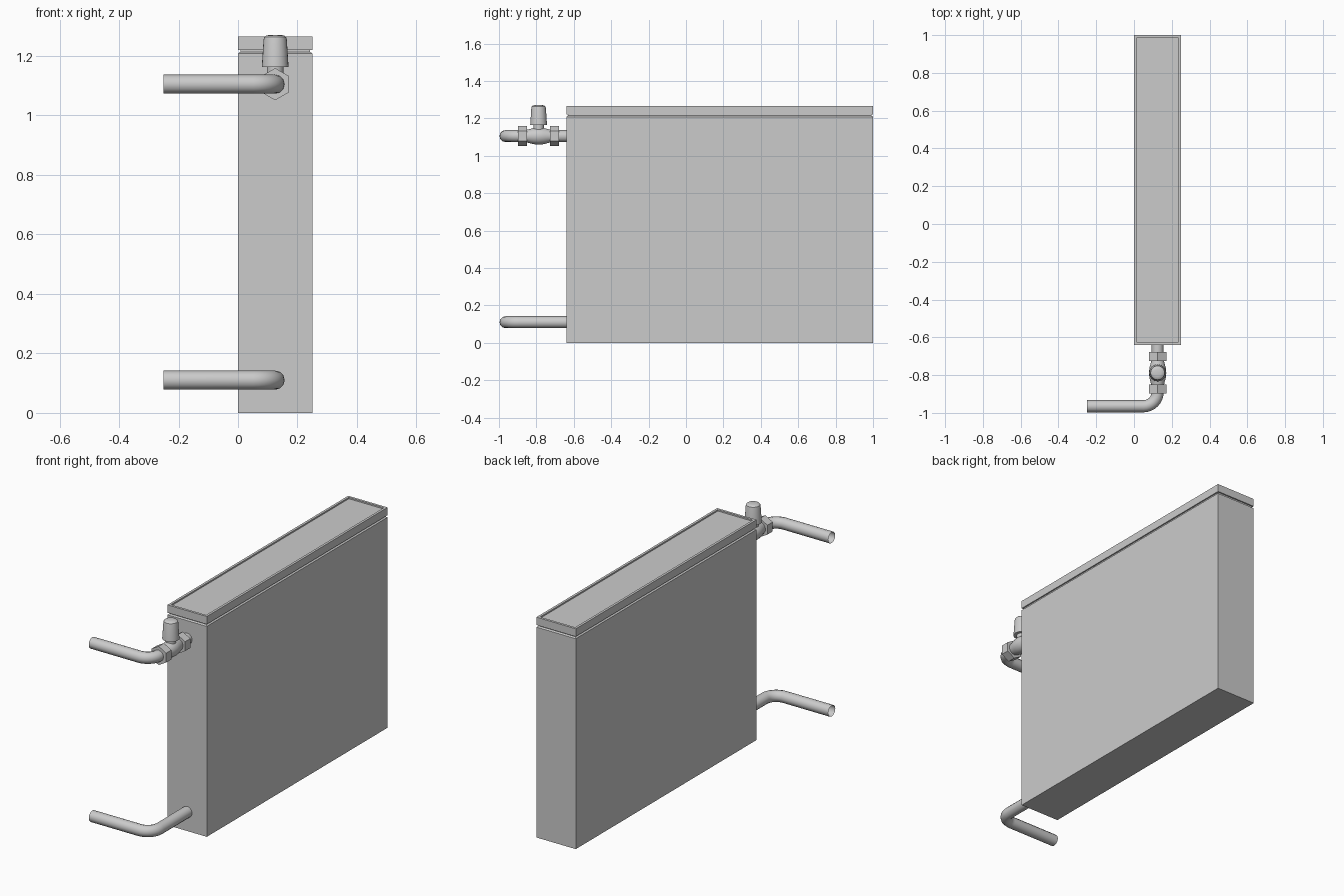
import bpy, bmesh, math
from mathutils import Matrix

if "Cube" in bpy.data.objects:
    bpy.data.objects.remove(bpy.data.objects["Cube"])

grey = bpy.data.materials.new("light_grey")
grey.diffuse_color = (0.6, 0.6, 0.6, 1)
grey.use_nodes = True
grey.node_tree.nodes["Principled BSDF"].inputs["Base Color"].default_value = grey.diffuse_color

PX, VALVE_Y, HIGH_Z, LOW_Z = 0.125, -0.788, 1.105, 0.11
ALONG_Y = Matrix.Rotation(-math.pi / 2, 4, 'X')


def finish(name, bm, smooth=True):
    bmesh.ops.recalc_face_normals(bm, faces=bm.faces)
    me = bpy.data.meshes.new(name)
    bm.to_mesh(me)
    bm.free()
    ob = bpy.data.objects.new(name, me)
    bpy.context.collection.objects.link(ob)
    me.materials.append(grey)
    if smooth:
        smooth_object(ob)
    return ob


def smooth_object(ob):
    bpy.ops.object.select_all(action='DESELECT')
    ob.select_set(True)
    bpy.context.view_layer.objects.active = ob
    bpy.ops.object.shade_smooth_by_angle(angle=math.radians(35))


def loft(bm, rings):
    """Skin a list of equal-length point rings and cap both ends."""
    vs = [[bm.verts.new(p) for p in ring] for ring in rings]
    n = len(vs[0])
    for a, b in zip(vs, vs[1:]):
        for i in range(n):
            j = (i + 1) % n
            bm.faces.new((a[i], a[j], b[j], b[i]))
    bm.faces.new(vs[0])
    bm.faces.new(vs[-1])


def box_stack(name, profile):
    """Rectangular shell from (inset, height) steps."""
    bm = bmesh.new()
    loft(bm, [[(d, -0.64 + d, z), (0.25 - d, -0.64 + d, z),
               (0.25 - d, 1 - d, z), (d, 1 - d, z)] for d, z in profile])
    return finish(name, bm, False)


def lathe(name, profile, sides, matrix, smooth=True, turn=0.0):
    """Turned part from (radius, height) steps."""
    bm = bmesh.new()
    angles = [turn + math.tau * i / sides for i in range(sides)]
    loft(bm, [[(r * math.cos(a), r * math.sin(a), h) for a in angles]
              for r, h in profile])
    bm.transform(matrix)
    return finish(name, bm, smooth)


def pipe(name, z):
    """Open-ended pipe with one rounded elbow."""
    y0, r = -0.965, 0.075
    pts = [(-0.25, y0)]
    for i in range(9):
        a = -math.pi / 2 + math.pi / 2 * i / 8
        pts.append((PX - r + r * math.cos(a), y0 + r + r * math.sin(a)))
    pts.append((PX, -0.635))
    cu = bpy.data.curves.new(name, 'CURVE')
    cu.dimensions = '3D'
    cu.bevel_depth = 0.032
    cu.bevel_resolution = 4
    sp = cu.splines.new('POLY')
    sp.points.add(len(pts) - 1)
    for p, (x, y) in zip(sp.points, pts):
        p.co = (x, y, z, 1)
    cu.materials.append(grey)
    ob = bpy.data.objects.new(name, cu)
    bpy.context.collection.objects.link(ob)
    bpy.ops.object.select_all(action='DESELECT')
    ob.select_set(True)
    bpy.context.view_layer.objects.active = ob
    bpy.ops.object.convert(target='MESH')
    smooth_object(bpy.context.object)


# Radiator panel with bevelled shoulder and recessed neck
box_stack("radiator_panel", [(0, 0), (0, 1.208), (0.008, 1.214), (0.008, 1.222)])
# Top cover with a raised rim
box_stack("top_cover", [(0.008, 1.22), (0, 1.22), (0, 1.265),
                        (0.014, 1.265), (0.014, 1.257)])

# Supply and return pipes
pipe("supply_pipe", HIGH_Z)
pipe("return_pipe", LOW_Z)

# Valve: bulged body, two hex nuts, stem and knob
at_valve = Matrix.Translation((PX, VALVE_Y, HIGH_Z)) @ ALONG_Y
lathe("valve_body", [(0.034, -0.064), (0.037, -0.05), (0.043, -0.028), (0.046, 0),
                     (0.043, 0.028), (0.037, 0.05), (0.034, 0.064)], 24, at_valve)
for side, h in (("outer", -0.086), ("inner", 0.086)):
    lathe(side + "_nut", [(0.054, h - 0.024), (0.054, h + 0.024)], 6,
          at_valve, False, math.pi / 6)
up = Matrix.Translation((PX, VALVE_Y, 0))
lathe("valve_stem", [(0.028, 1.11), (0.028, 1.17)], 24, up)
lathe("valve_knob", [(0.045, 1.163), (0.039, 1.255), (0.037, 1.263),
                     (0.031, 1.268), (0.018, 1.271)], 24, up)
